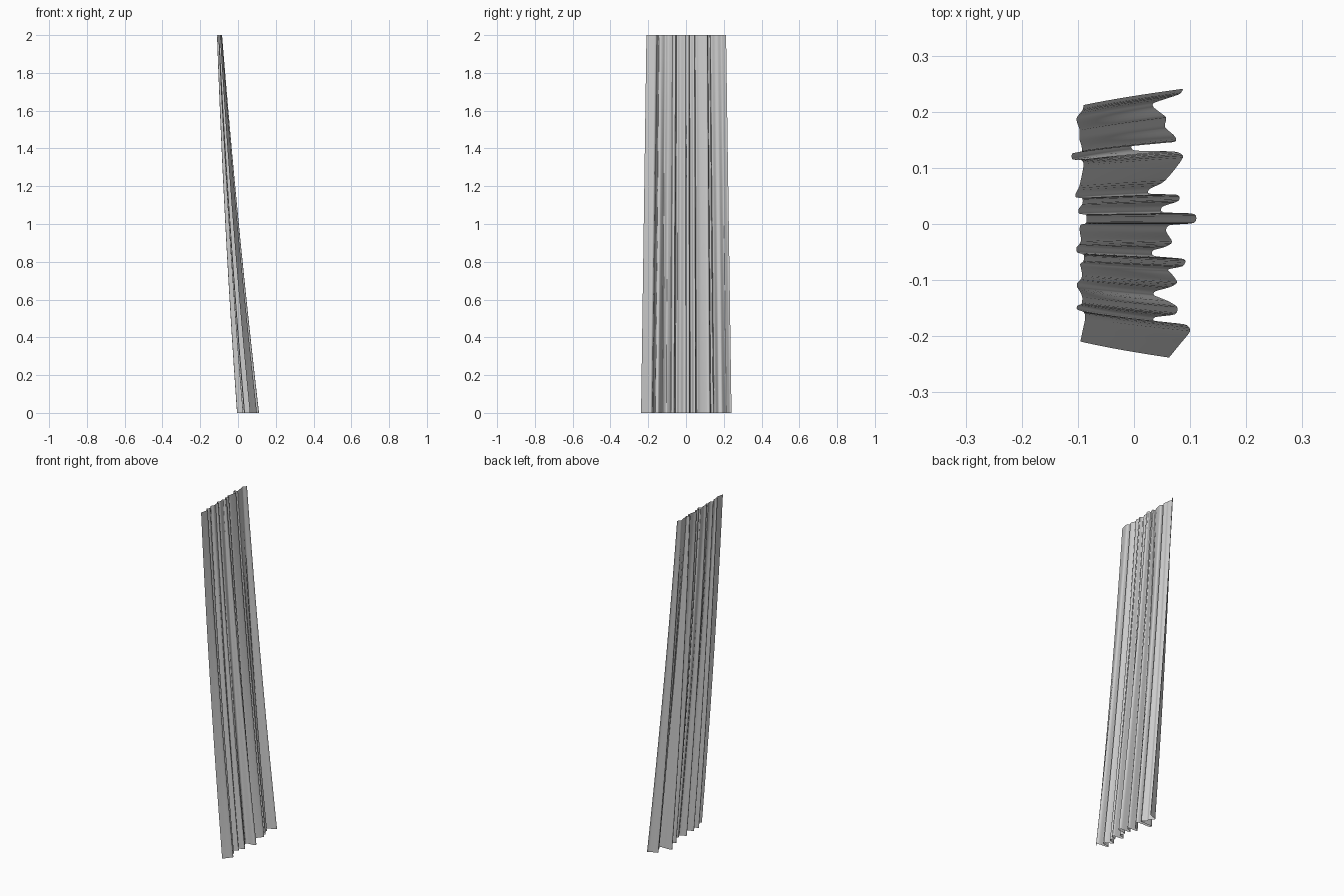
import bpy, bmesh
from mathutils import Vector

if "Cube" in bpy.data.objects:
    bpy.data.objects.remove(bpy.data.objects["Cube"])

# Hem outline of the pleated cloth (x, y), from the +y edge to the -y edge
HEM = [(.0875, .241), (.08, .231), (.036, .216), (.036, .207), (.057, .19), (.055, .173),
       (.072, .157), (.071, .146), (.001, .143), (.001, .131), (.072, .129), (.087, .118),
       (.055, .077), (.028, .0625), (.028, .054), (.077, .052), (.079, .041), (.051, .031),
       (.052, .021), (.107, .018), (.107, .002), (.064, -.002), (.057, -.0125),
       (.068, -.032), (.055, -.041), (.034, -.047), (.036, -.057), (.089, -.0625),
       (.087, -.075), (.061, -.081), (.068, -.09), (.077, -.104), (.064, -.1125),
       (.038, -.12), (.036, -.127), (.061, -.1375), (.077, -.148), (.073, -.161),
       (.038, -.166), (.038, -.173), (.091, -.179), (.1, -.191), (.082, -.214),
       (.0625, -.238)]
ROWS, SUB = 16, 4


def smooth_path(points, sub):
    """Catmull-Rom curve through the points, with softened tangents."""
    p = [Vector(q) for q in points]
    p = [p[0]] + p + [p[-1]]
    out = []
    for a, b, c, d in zip(p, p[1:], p[2:], p[3:]):
        m0, m1 = (c - a) * 0.35, (d - b) * 0.35
        for k in range(sub):
            t = k / sub
            out.append(b * (2*t**3 - 3*t**2 + 1) + m0 * (t**3 - 2*t**2 + t)
                       + c * (3*t**2 - 2*t**3) + m1 * (t**3 - t**2))
    return out + [p[-1]]


# Loft from the wide hem up to the narrow, tightly gathered top edge
path = smooth_path(HEM, SUB)
bm = bmesh.new()
rows = []
for j in range(ROWS + 1):
    t = j / ROWS
    bow = -0.036 * t * (1 - t)
    row = []
    for q in path:
        top_x = -0.11 + 0.23 * q.x
        x = q.x * (1 - t) + top_x * t + bow
        row.append(bm.verts.new((x, q.y * (1 - 0.12 * t), 2 * t)))
    rows.append(row)
for lo, hi in zip(rows, rows[1:]):
    for i in range(len(path) - 1):
        bm.faces.new((lo[i + 1], lo[i], hi[i], hi[i + 1])).smooth = True

mesh = bpy.data.meshes.new("curtain")
bm.to_mesh(mesh)
bm.free()

# Plain grey cloth
cloth = bpy.data.materials.new("grey cloth")
cloth.diffuse_color = (0.6, 0.6, 0.6, 1)
cloth.use_nodes = True
cloth.node_tree.nodes["Principled BSDF"].inputs["Base Color"].default_value = cloth.diffuse_color
mesh.materials.append(cloth)
curtain = bpy.data.objects.new("curtain", mesh)
bpy.context.collection.objects.link(curtain)
